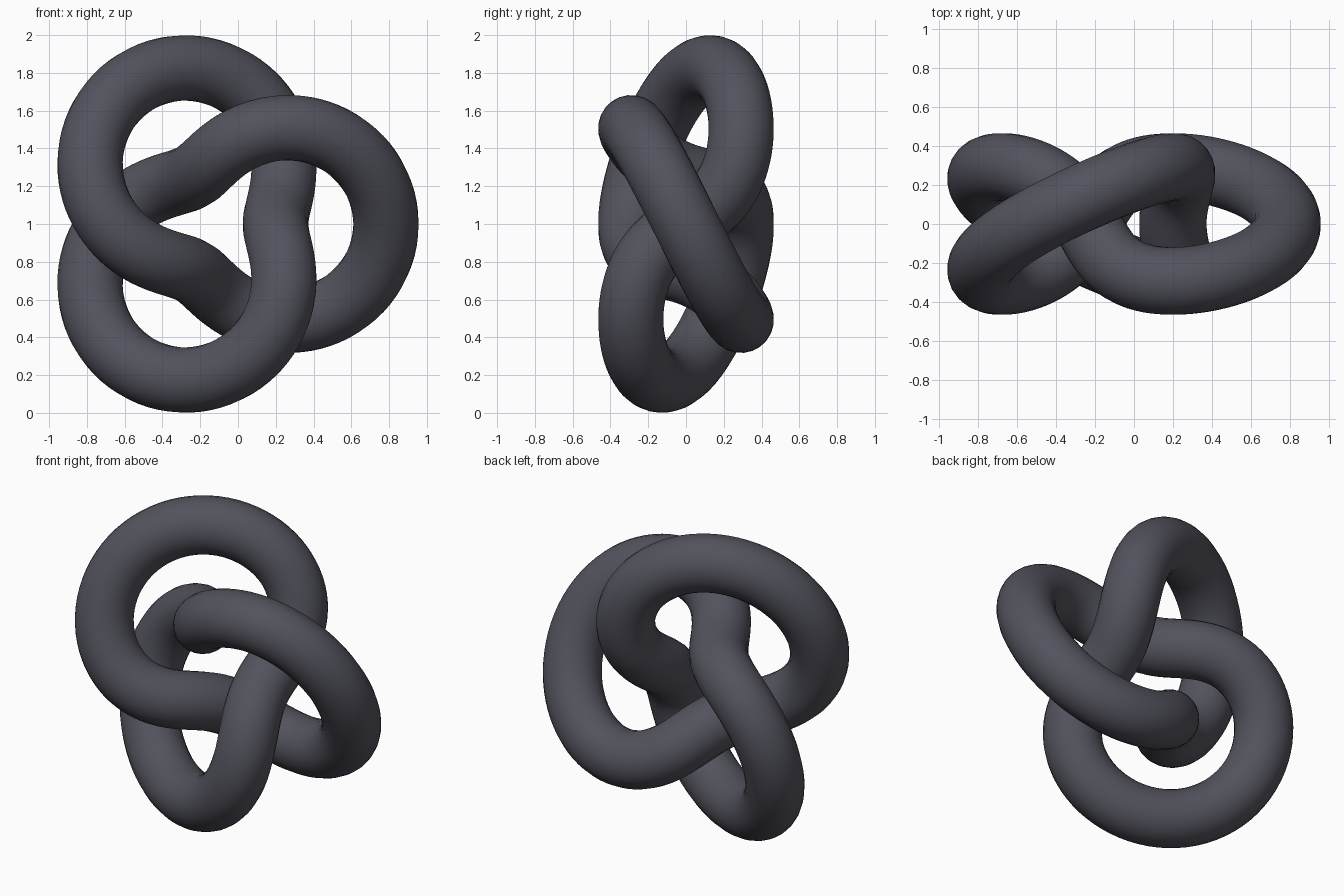
import bpy
from math import sin, cos, tau

if "Cube" in bpy.data.objects:
    bpy.data.objects.remove(bpy.data.objects["Cube"])

# Trefoil torus knot: centreline winds around a torus lying in the XZ plane
SCALE, TUBE, STEPS = 0.292, 0.1735, 256


def knot_point(t):
    r = SCALE * (2 + cos(3 * t))
    return (r * cos(2 * t), -SCALE * sin(3 * t), r * sin(2 * t))


points = [knot_point(tau * i / STEPS) for i in range(STEPS)]
xs = [p[0] for p in points]
x_shift = -(max(xs) + min(xs)) / 2

# Round tube swept along the closed centreline
curve = bpy.data.curves.new("knot_tube", "CURVE")
curve.dimensions = "3D"
curve.bevel_depth = TUBE
curve.bevel_resolution = 10
spline = curve.splines.new("POLY")
spline.points.add(STEPS - 1)
for sp, (x, y, z) in zip(spline.points, points):
    sp.co = (x + x_shift, y, z + 1, 1)
spline.use_cyclic_u = True

# Dark slate colour
slate = bpy.data.materials.new("dark_slate")
slate.diffuse_color = (0.085, 0.085, 0.11, 1)
slate.use_nodes = True
slate.node_tree.nodes["Principled BSDF"].inputs["Base Color"].default_value = slate.diffuse_color
curve.materials.append(slate)

knot = bpy.data.objects.new("knot_tube", curve)
bpy.context.collection.objects.link(knot)

# Turn into a smooth mesh
bpy.context.view_layer.objects.active = knot
knot.select_set(True)
bpy.ops.object.convert(target="MESH")
bpy.ops.object.shade_smooth()
